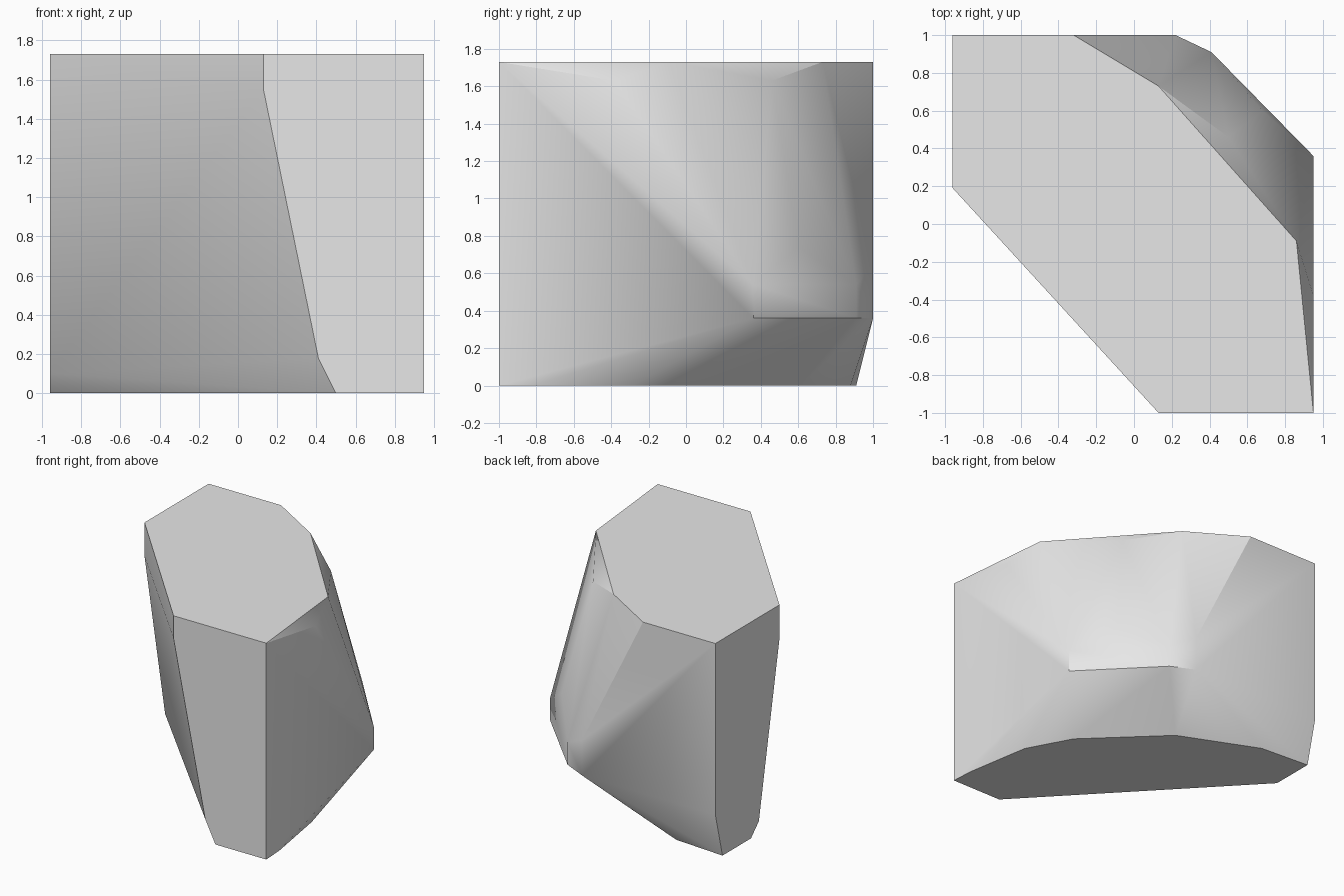
import bpy
import bmesh
import math

# Remove the default cube only
default_cube = bpy.data.objects.get("Cube")
if default_cube:
    bpy.data.objects.remove(default_cube, do_unlink=True)

# Main extents of the stone block
LEFT, RIGHT = -0.96, 0.95
FRONT, BACK = -1.0, 1.0
BASE, LEDGE, TOP = 0.0, 0.36, 1.73


def level(height, *corners):
    """Place plan corners on one horizontal level."""
    return [(x, y, height) for x, y in corners]


def make_material(name, value):
    material = bpy.data.materials.new(name)
    material.use_nodes = True
    colour = (value, value, value, 1.0)
    material.diffuse_color = colour
    material.node_tree.nodes["Principled BSDF"].inputs["Base Color"].default_value = colour
    return material


def make_hull(name, points, material):
    """Wrap the cut corners in a convex stone and merge its coplanar faces."""
    bm = bmesh.new()
    for point in points:
        bm.verts.new(point)
    hull = bmesh.ops.convex_hull(bm, input=bm.verts)
    spare = set(hull["geom_interior"] + hull["geom_unused"])
    spare = [item for item in spare if isinstance(item, bmesh.types.BMVert)]
    bmesh.ops.delete(bm, geom=spare, context="VERTS")
    bmesh.ops.dissolve_limit(bm, angle_limit=math.radians(1),
                             verts=bm.verts, edges=bm.edges)
    bmesh.ops.recalc_face_normals(bm, faces=bm.faces)
    mesh = bpy.data.meshes.new(name)
    bm.to_mesh(mesh)
    bm.free()
    mesh.materials.append(material)
    stone = bpy.data.objects.new(name, mesh)
    bpy.context.collection.objects.link(stone)
    return stone


corners = []

# Flat top
corners += level(TOP, (LEFT, BACK), (LEFT, 0.19), (0.13, FRONT), (RIGHT, FRONT),
                 (0.86, -0.09), (0.13, 0.73), (-0.32, BACK))

# Chipped shoulder just under the top
corners += level(1.63, (RIGHT, -0.38), (0.5, 0.46))
corners += level(1.55, (0.13, FRONT))
corners += level(1.46, (LEFT, 0.19))

# Bulging back corner, widest just above the ledge
corners += level(0.74, (0.68, 0.6))
corners += level(0.64, (0.22, BACK))
corners += level(0.54, (0.41, 0.91), (RIGHT, LEDGE))
corners += level(LEDGE, (LEFT, BACK), (0.22, BACK), (0.41, 0.91), (RIGHT, LEDGE))

# Small bevel above the foot of the slanted front
corners += level(0.18, (0.41, FRONT))
corners += level(0.1, (LEFT, 0.45))

# Undercut base
corners += level(BASE, (RIGHT, FRONT), (0.94, -0.82), (0.85, -0.28), (0.66, 0.07),
                 (0.1, 0.61), (-0.53, 0.88), (LEFT, 0.91), (LEFT, 0.55), (0.5, FRONT))

stone = make_hull("stone_block", corners, make_material("stone_grey", 0.8))

# Soft facets, with the strong edges kept sharp
bpy.ops.object.select_all(action="DESELECT")
stone.select_set(True)
bpy.context.view_layer.objects.active = stone
bpy.ops.object.shade_smooth_by_angle(angle=math.radians(30))
